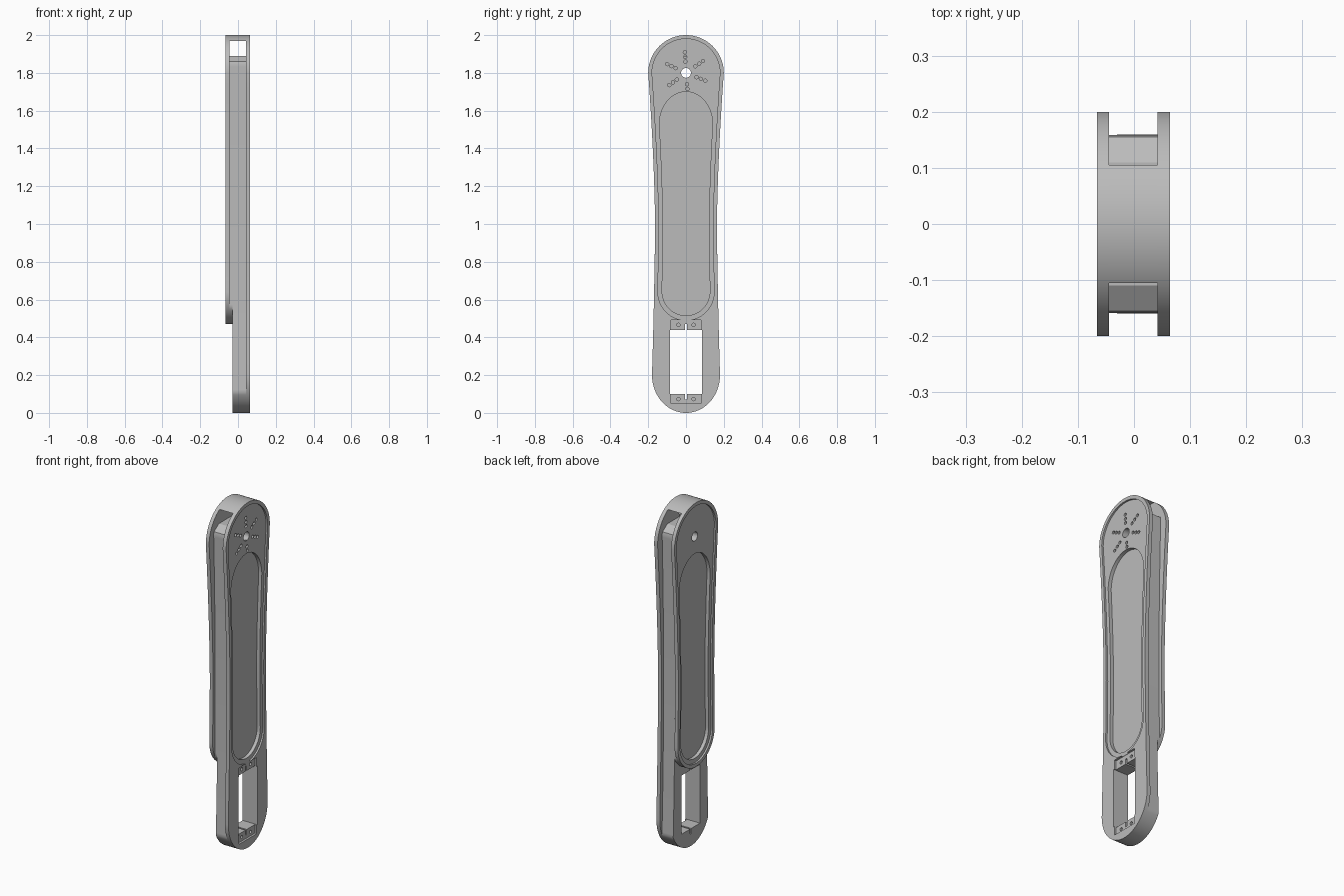
import bpy, bmesh
from math import sin, cos, pi, sqrt, radians
from mathutils import Matrix

cube = bpy.data.objects.get("Cube")
if cube:
    bpy.data.objects.remove(cube, do_unlink=True)

grey = bpy.data.materials.new("plain grey")
grey.use_nodes = True
colour = (0.5, 0.5, 0.5, 1)
grey.diffuse_color = colour
grey.node_tree.nodes["Principled BSDF"].inputs["Base Color"].default_value = colour


def plate_width(z):
    """Half width of the arm, waisted in the middle."""
    if z < 1:
        return 0.164 + 0.016 * min((1 - z) / 0.8, 1) ** 1.5
    return 0.164 + 0.036 * min((z - 1) / 0.8, 1) ** 1.6


def outline(low, high, low_arc, high_arc, inset=0.0, limit=None):
    """Right half of a long rounded outline, from bottom to top."""
    a, b = low + low_arc, high - high_arc
    steps = 20
    pts = []
    for i in range(steps):
        t = i / steps * pi / 2
        pts.append(((plate_width(a) - inset) * sin(t), a - low_arc * cos(t)))
    for i in range(steps + 1):
        z = a + (b - a) * i / steps
        pts.append((plate_width(z) - inset, z))
    for i in range(1, steps + 1):
        t = i / steps * pi / 2
        pts.append(((plate_width(b) - inset) * cos(t), b + high_arc * sin(t)))
    if limit:
        pts = [(min(y, limit(z)), z) for y, z in pts]
    return pts


def new_object(name, bm):
    bmesh.ops.recalc_face_normals(bm, faces=bm.faces)
    mesh = bpy.data.meshes.new(name)
    bm.to_mesh(mesh)
    bm.free()
    mesh.materials.append(grey)
    obj = bpy.data.objects.new(name, mesh)
    bpy.context.collection.objects.link(obj)
    return obj


def extrude(name, half, x0, x1):
    """Mirror a half outline in y and extrude it along x."""
    loop = half + [(-y, z) for y, z in reversed(half)]
    bm = bmesh.new()
    verts = [bm.verts.new((x0, y, z)) for y, z in loop]
    bmesh.ops.remove_doubles(bm, verts=verts, dist=0.0005)
    face = bm.faces.new([v for v in verts if v.is_valid])
    out = bmesh.ops.extrude_face_region(bm, geom=[face])["geom"]
    moved = [v for v in out if isinstance(v, bmesh.types.BMVert)]
    bmesh.ops.translate(bm, verts=moved, vec=(x1 - x0, 0, 0))
    return new_object(name, bm)


def box(name, x0, x1, y, z0, z1):
    return extrude(name, [(y, z0), (y, z1)], x0, x1)


def drill(name, spots, radius, x0, x1, sides=16):
    """Round cutters along x at the given (y, z) spots."""
    bm = bmesh.new()
    for y, z in spots:
        place = Matrix.Translation(((x0 + x1) / 2, y, z)) @ Matrix.Rotation(pi / 2, 4, "Y")
        bmesh.ops.create_cone(bm, cap_ends=True, segments=sides, radius1=radius,
                              radius2=radius, depth=x1 - x0, matrix=place)
    return new_object(name, bm)


def cut(obj, cutters):
    for cutter in cutters:
        mod = obj.modifiers.new("cut", "BOOLEAN")
        mod.operation = "DIFFERENCE"
        mod.solver = "EXACT"
        mod.object = cutter
    graph = bpy.context.evaluated_depsgraph_get()
    mesh = bpy.data.meshes.new_from_object(obj.evaluated_get(graph))
    obj.modifiers.clear()
    obj.data = mesh


# Side plates, inner core and the bridge over the top opening
def core_limit(z):
    return 0.145 + 0.012 * ((z - 1) / 0.8) ** 2


def core_half(low, arc):
    pts = [p for p in outline(low, 2, arc, 0.2, 0, core_limit) if p[1] < 1.85]
    return pts + [(0.155, 1.86), (0.11, 1.89)]


right_plate = extrude("long_plate", outline(0, 2, 0.2, 0.2), 0.042, 0.064)
left_plate = extrude("short_plate", outline(0.47, 2, 0.17, 0.2), -0.066, -0.045)
core = extrude("core", core_half(0, 0.2), -0.03, 0.042)
core_back = extrude("core_back", core_half(0.47, 0.17), -0.045, -0.03)
top_arc = [(sqrt(0.04 - (z - 1.8) ** 2), z) for z in
           [1.97 + 0.03 * sin(i / 12 * pi / 2) for i in range(13)]]
bridge = extrude("top_bridge", top_arc, -0.045, 0.042)

# Shallow rimmed recess and deeper long pocket on both faces
recess = outline(0.49, 1.98, 0.15, 0.18, 0.02)
pocket = outline(0.515, 1.70, 0.13, 0.17, 0.042)
right_recess = extrude("right_recess_cutter", recess, 0.054, 0.09)
right_pocket = extrude("right_pocket_cutter", pocket, 0.034, 0.09)
left_recess = extrude("left_recess_cutter", recess, -0.09, -0.056)
left_pocket = extrude("left_pocket_cutter", pocket, -0.09, -0.036)

# Pivot bore and the spokes of small screw holes
bore = drill("bore_cutter", [(0, 1.8)], 0.026, -0.1, 0.1, 32)
spots = [(r * cos(radians(a)), 1.8 + r * sin(radians(a)))
         for a in (93, 35, -22, -85, 216, 155) for r in (0.06, 0.085, 0.11)]
screw_holes = drill("screw_hole_cutter", spots, 0.009, 0.036, 0.09)

# Lower rectangular window with recessed mounting tabs
window = box("window_cutter", -0.1, 0.1, 0.085, 0.1, 0.44)
tab_seat = box("tab_seat_cutter", 0.052, 0.1, 0.08, 0.05, 0.492)
slit = box("slit_cutter", -0.1, 0.1, 0.005, 0.07, 0.47)
tab_holes = drill("tab_hole_cutter", [(y, z) for y in (-0.04, 0.04) for z in (0.073, 0.466)],
                  0.009, 0.02, 0.1)

lower = [window, slit, tab_holes]
cut(right_plate, [right_recess, right_pocket, bore, screw_holes, tab_seat] + lower)
cut(left_plate, [left_recess, left_pocket, bore])
cut(core, [right_pocket, bore] + lower)
cut(core_back, [left_pocket, bore])

for cutter in (right_recess, right_pocket, left_recess, left_pocket, bore,
               screw_holes, window, tab_seat, slit, tab_holes):
    bpy.data.objects.remove(cutter, do_unlink=True)

# Smooth the curved edges, keep the corners sharp
bpy.ops.object.select_all(action="DESELECT")
for obj in (right_plate, left_plate, core, core_back, bridge):
    obj.select_set(True)
bpy.context.view_layer.objects.active = core
bpy.ops.object.shade_smooth_by_angle(angle=radians(30))
